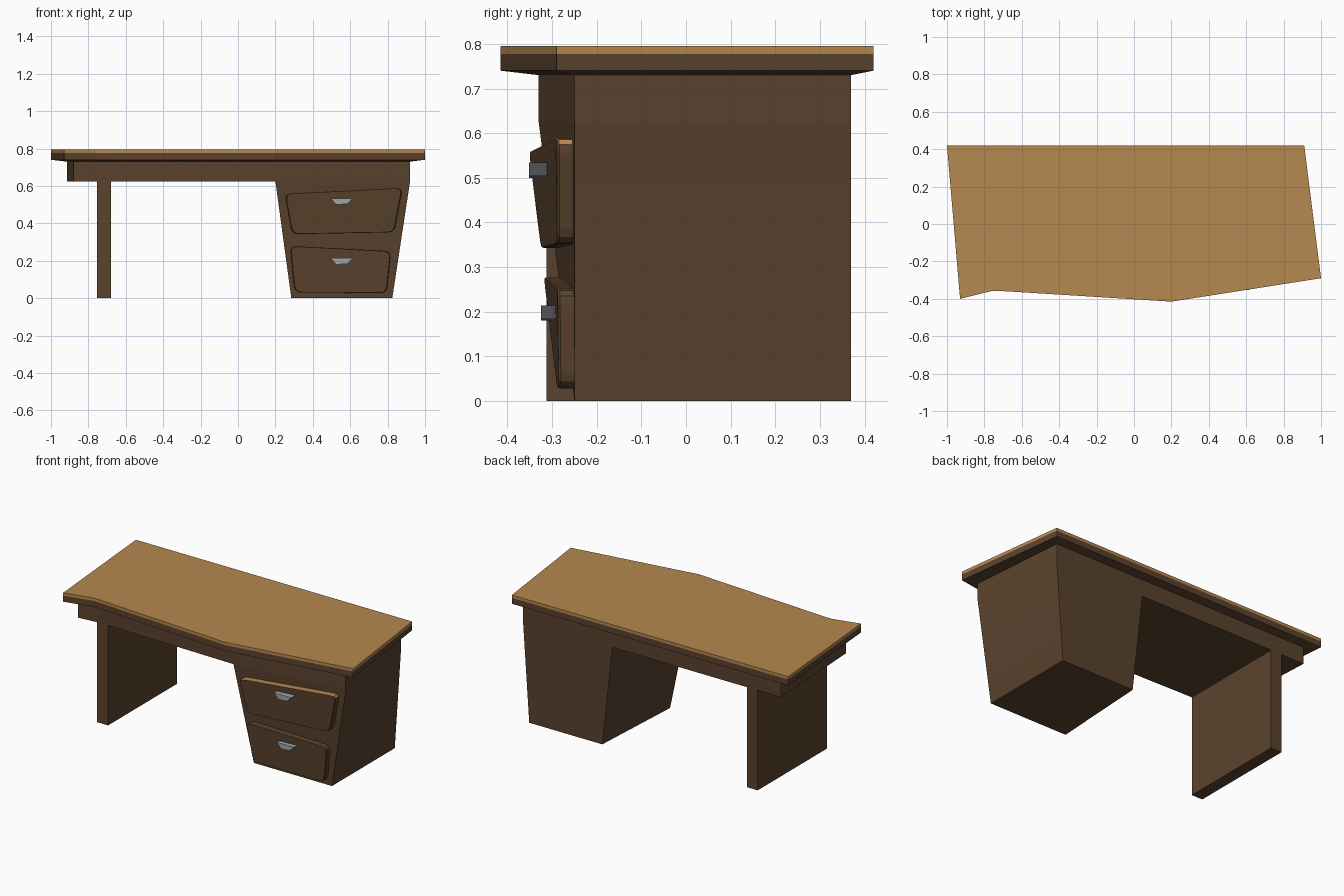
import bpy, bmesh
from mathutils import Vector

if "Cube" in bpy.data.objects:
    bpy.data.objects.remove(bpy.data.objects["Cube"])


def material(name, rgb):
    m = bpy.data.materials.new(name)
    m.diffuse_color = (*rgb, 1)
    m.use_nodes = True
    m.node_tree.nodes["Principled BSDF"].inputs["Base Color"].default_value = m.diffuse_color
    return m


LIGHT = material("light_wood", (0.462, 0.246, 0.080))
DARK = material("dark_wood", (0.102, 0.055, 0.027))
METAL = material("grey_metal", (0.36, 0.37, 0.38))


def loft(name, rings, mats, cap_end=True):
    """Skin a stack of equal-length point rings and cap the ends."""
    bm = bmesh.new()
    loops = [[bm.verts.new(p) for p in r] for r in rings]
    n = len(loops[0])
    for a, b in zip(loops, loops[1:]):
        for i in range(n):
            j = (i + 1) % n
            bm.faces.new((a[i], a[j], b[j], b[i]))
    bm.faces.new(loops[0][::-1])
    if cap_end:
        bm.faces.new(loops[-1])
    bmesh.ops.recalc_face_normals(bm, faces=bm.faces)
    me = bpy.data.meshes.new(name)
    bm.to_mesh(me)
    bm.free()
    for m in mats:
        me.materials.append(m)
    ob = bpy.data.objects.new(name, me)
    bpy.context.collection.objects.link(ob)
    return ob


def at(outline, z):
    return [(x, y, z) for x, y in outline]


# Outlines seen from above: tabletop edge and the frame beneath it
TOP = [(-1, .42), (-.93, -.40), (-.755, -.357), (-.68, -.36), (.2, -.415), (1, -.29), (.91, .42)]
FRAME = [(-.915, .37), (-.88, -.325), (-.755, -.312), (-.68, -.312), (.2, -.33), (.92, -.25), (.868, .37)]

# Tabletop: pale surface layer on a dark slab with a tapered underside
loft("tabletop_surface", [at(TOP, .777), at(TOP, .795)], [LIGHT])
loft("tabletop_slab", [at(FRAME, .73), at(TOP, .74), at(TOP, .777)], [DARK], cap_end=False)
loft("apron", [at(FRAME, .625), at(FRAME, .73)], [DARK], cap_end=False)

# Left panel leg
LEG = [(-.755, .37), (-.755, -.312), (-.68, -.312), (-.68, .37)]
loft("left_leg", [at(LEG, 0), at(LEG, .625)], [DARK], cap_end=False)

# Drawer pedestal, narrowing downwards, with a twisted front
H = .625


def front_y(x, z):
    t = z / H
    left, right = .285 - .085 * t, .825 + .095 * t
    return -.25 - .08 * t * (1 - (x - left) / (right - left))


def pedestal_ring(t):
    return [(.32 - .07 * t, .37, H * t), (.285 - .085 * t, -.25 - .08 * t, H * t),
            (.825 + .095 * t, -.25, H * t), (.825 + .043 * t, .37, H * t)]


loft("pedestal", [pedestal_ring(i / 5) for i in range(6)], [DARK], cap_end=False)


def rounded(corners, r, steps=3):
    """Round the corners of an x/z polygon with small curves."""
    pts = []
    for i, c in enumerate(corners):
        p, c, q = Vector(corners[i - 1]), Vector(c), Vector(corners[(i + 1) % len(corners)])
        a, b = c + (p - c).normalized() * r, c + (q - c).normalized() * r
        for s in range(steps + 1):
            t = s / steps
            pts.append(a * (1 - t) ** 2 + c * 2 * t * (1 - t) + b * t * t)
    return pts


def drawer(name, corners, mats):
    pts = rounded(corners, .035)
    mid = sum(pts, Vector((0, 0))) / len(pts)
    rings = []
    for scale, out in ((1, -.012), (1, .03), (.985, .035)):
        ring = [mid + (p - mid) * scale for p in pts]
        rings.append([(p.x, front_y(p.x, p.y) - out, p.y) for p in ring])
    ob = loft(name, rings, mats)
    if len(mats) > 1:  # pale upper edge
        for f in ob.data.polygons:
            f.material_index = int(f.normal.z > .5)


drawer("upper_drawer", [(.25, .558), (.29, .342), (.835, .352), (.88, .59)], [DARK, LIGHT])
drawer("lower_drawer", [(.278, .279), (.303, .03), (.795, .028), (.818, .251)], [DARK])

# Wedge-shaped drawer handles
for name, z, y0, y1 in (("upper_handle", .5, -.352, -.305), ("lower_handle", .18, -.325, -.285)):
    prof = [(.495, z + .034), (.525, z), (.585, z + .004), (.615, z + .034)]
    loft(name, [[(x, y1, h) for x, h in prof], [(x, y0, h) for x, h in prof]], [METAL])
